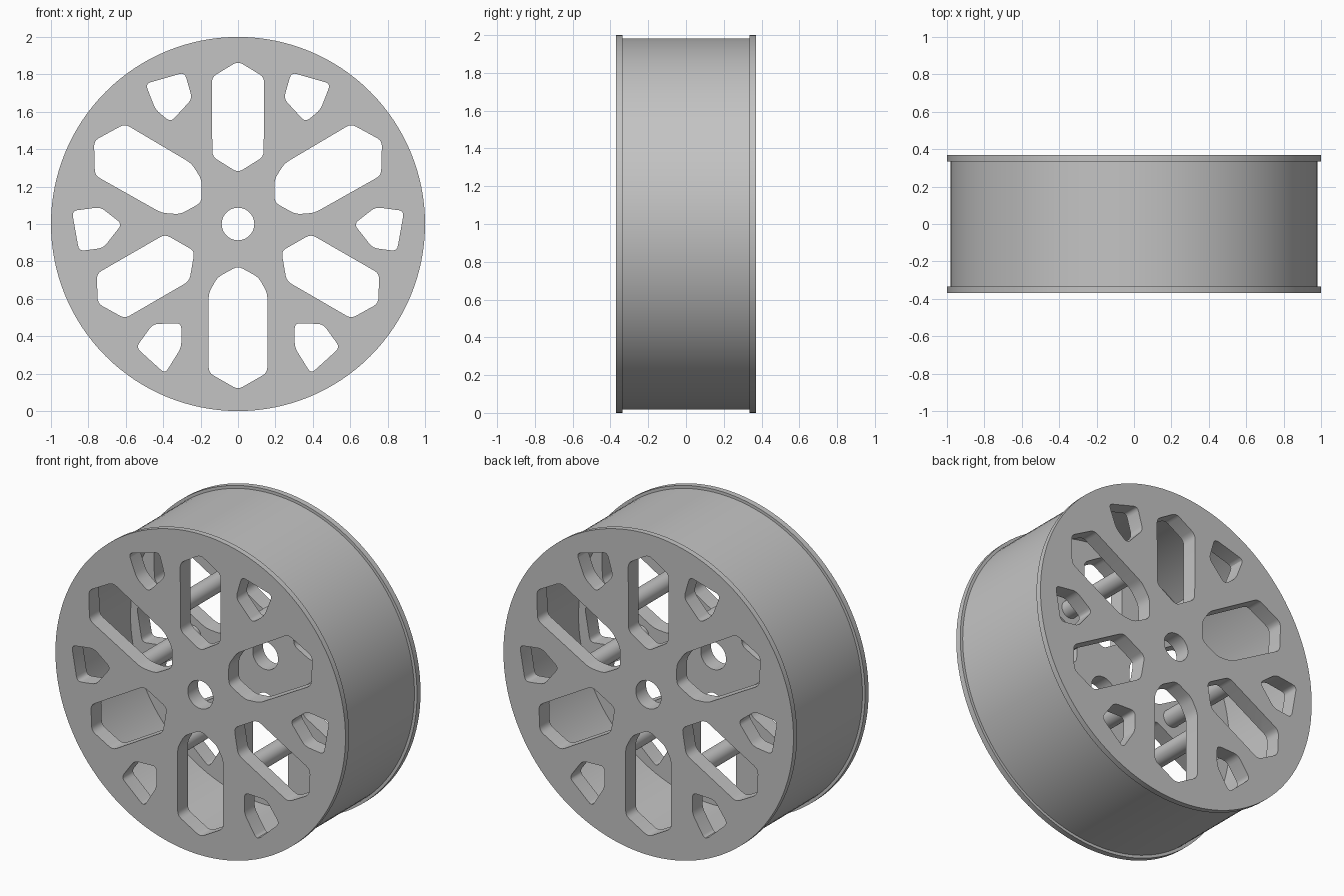
import bpy, bmesh, math
from mathutils import Vector, Matrix

cube = bpy.data.objects.get("Cube")
if cube:
    bpy.data.objects.remove(cube, do_unlink=True)

RADIUS, HALF = 1.0, 0.37       # flange radius, half width
DRUM, LIP = 0.982, 0.035       # drum radius, flange thickness
CAVITY, WEB = 0.93, 0.1        # hollow radius, face plate thickness
SEGS = 128

grey = bpy.data.materials.new("light grey")
grey.use_nodes = True
colour = (0.55, 0.55, 0.55, 1)
grey.diffuse_color = colour
grey.node_tree.nodes["Principled BSDF"].inputs["Base Color"].default_value = colour


def make_object(name, bm):
    bmesh.ops.recalc_face_normals(bm, faces=bm.faces)
    mesh = bpy.data.meshes.new(name)
    bm.to_mesh(mesh)
    bm.free()
    mesh.materials.append(grey)
    obj = bpy.data.objects.new(name, mesh)
    bpy.context.collection.objects.link(obj)
    return obj


def add_prism(bm, outline, y0, y1):
    """Extrude an outline of (x, height above axle) from y0 to y1."""
    face = bm.faces.new([bm.verts.new((x, y0, z + RADIUS)) for x, z in outline])
    out = bmesh.ops.extrude_face_region(bm, geom=[face], use_keep_orig=True)
    verts = [g for g in out["geom"] if isinstance(g, bmesh.types.BMVert)]
    bmesh.ops.translate(bm, verts=verts, vec=(0, y1 - y0, 0))


def circle(radius, segs, cx=0, cz=0):
    return [(cx + radius * math.cos(math.tau * i / segs),
             cz + radius * math.sin(math.tau * i / segs)) for i in range(segs)]


def rounded(points, cut=0.03):
    """Round each corner with a short quadratic curve."""
    pts = [Vector(p) for p in points]
    result = []
    for i, p in enumerate(pts):
        a, b = pts[i - 1] - p, pts[(i + 1) % len(pts)] - p
        a = p + a.normalized() * min(cut, a.length * 0.45)
        b = p + b.normalized() * min(cut, b.length * 0.45)
        for k in range(5):
            t = k / 4
            result.append(a * (1 - t) ** 2 + p * 2 * t * (1 - t) + b * t * t)
    return result


def subtract(target, cutter):
    mod = target.modifiers.new("cut", "BOOLEAN")
    mod.operation, mod.solver, mod.object = "DIFFERENCE", "EXACT", cutter
    bpy.context.view_layer.objects.active = target
    bpy.ops.object.modifier_apply(modifier=mod.name)
    bpy.data.objects.remove(cutter, do_unlink=True)


def smooth(obj):
    bpy.ops.object.select_all(action="DESELECT")
    obj.select_set(True)
    bpy.context.view_layer.objects.active = obj
    bpy.ops.object.shade_smooth_by_angle(angle=math.radians(30))


# Solid drum with a flange at each end, turned around the y axis
bm = bmesh.new()
profile = [(0, -HALF), (RADIUS, -HALF), (RADIUS, LIP - HALF), (DRUM, LIP - HALF)]
profile += [(r, -y) for r, y in reversed(profile)]
verts = [bm.verts.new((r, y, RADIUS)) for r, y in profile]
edges = [bm.edges.new(pair) for pair in zip(verts, verts[1:])]
bmesh.ops.spin(bm, geom=verts + edges, cent=(0, 0, RADIUS), axis=(0, 1, 0),
               angle=math.tau, steps=SEGS, use_merge=True)
bmesh.ops.remove_doubles(bm, verts=bm.verts, dist=1e-4)
bmesh.ops.dissolve_limit(bm, angle_limit=0.01, verts=bm.verts, edges=bm.edges)
wheel = make_object("wheel_drum", bm)

# Hollow between the two face plates
bm = bmesh.new()
add_prism(bm, circle(CAVITY, SEGS), WEB - HALF, HALF - WEB)
subtract(wheel, make_object("cavity_cutter", bm))

# Openings on the centre line, and those mirrored to either side
top_slot = [(0, .87), (.14, .785), (.137, .36), (0, .275), (-.137, .36), (-.14, .785)]
bottom_slot = [(0, -.225), (.11, -.285), (.157, -.37), (.157, -.795), (0, -.885),
               (-.157, -.795), (-.157, -.37), (-.11, -.285)]
side_openings = [
    # upper and lower slots
    [(.605, .535), (.77, .445), (.765, .26), (.41, .06), (.31, .052),
     (.195, .115), (.195, .24), (.25, .325)],
    [(.39, -.055), (.755, -.265), (.75, -.425), (.605, -.505), (.26, -.305),
     (.232, -.145)],
    # upper, middle and lower rim windows
    [(.285, .81), (.495, .75), (.44, .61), (.36, .545), (.245, .67)],
    [(.888, .07), (.735, .09), (.62, 0), (.72, -.128), (.85, -.145)],
    [(.303, -.53), (.455, -.535), (.545, -.66), (.39, -.8), (.303, -.66)],
]
bm = bmesh.new()
add_prism(bm, circle(0.087, 48), -1, 1)
for outline in (top_slot, bottom_slot):
    add_prism(bm, rounded(outline), -1, 1)
for outline in side_openings:
    for side in (1, -1):
        add_prism(bm, rounded([(x * side, z) for x, z in outline]), -1, 1)
subtract(wheel, make_object("opening_cutter", bm))
smooth(wheel)

# Six spacer rods joining the face plates, one behind each spoke
for i in range(6):
    a = math.tau * i / 6
    bm = bmesh.new()
    end = HALF - WEB + 0.02
    add_prism(bm, circle(0.055, 32, 0.5 * math.cos(a), 0.5 * math.sin(a)), -end, end)
    smooth(make_object(f"spacer_rod_{i + 1}", bm))
